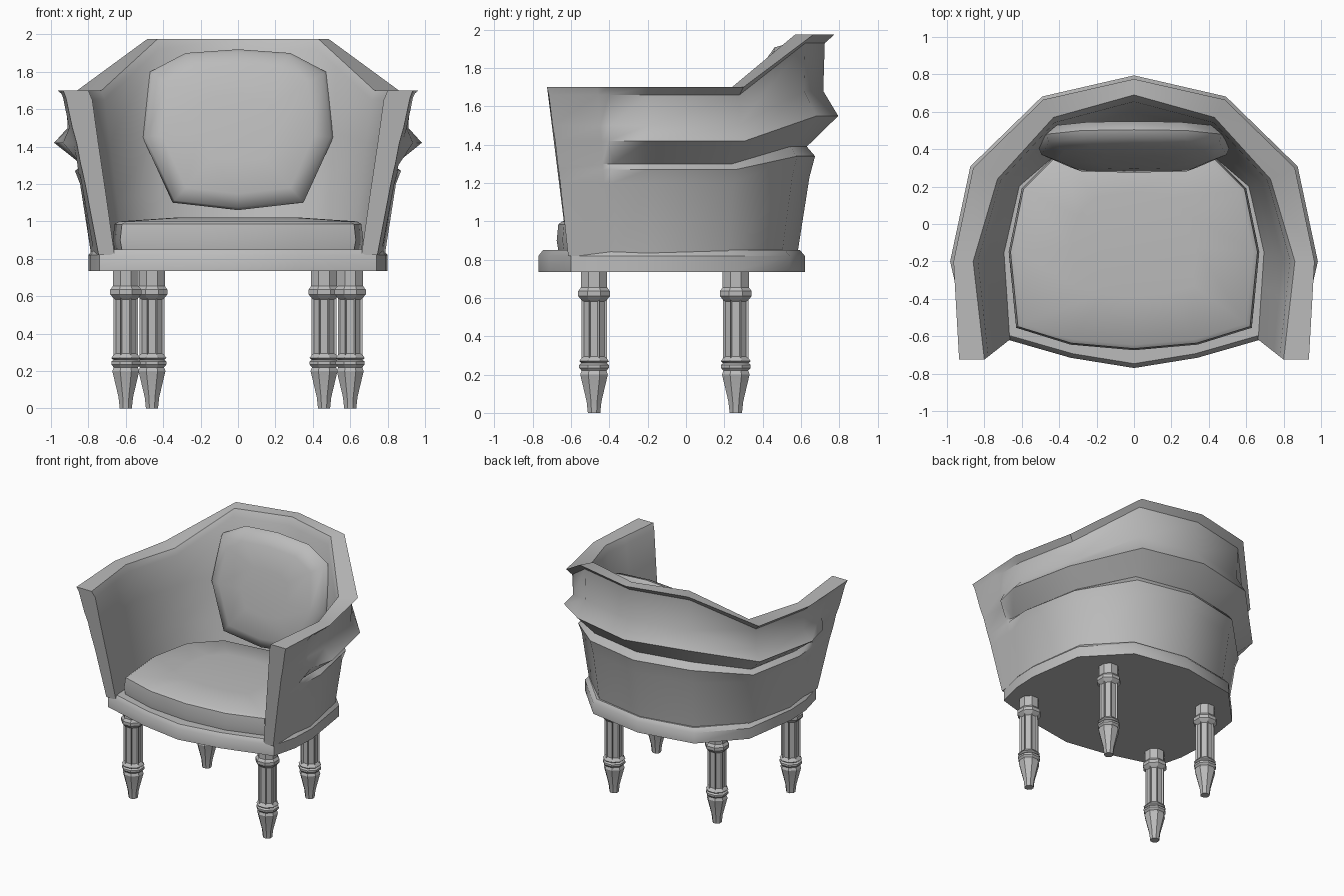
import bpy, bmesh
from math import cos, sin, pi, radians
from mathutils import Vector

if "Cube" in bpy.data.objects:
    bpy.data.objects.remove(bpy.data.objects["Cube"])

grey = bpy.data.materials.new("plain grey")
grey.use_nodes = True
grey.diffuse_color = (0.5, 0.5, 0.5, 1)
grey.node_tree.nodes["Principled BSDF"].inputs["Base Color"].default_value = (0.5, 0.5, 0.5, 1)


def loft(name, rings, angle=40, flutes=None):
    """Skin a list of closed rings, cap both ends, optionally sink the panels of one band."""
    bm = bmesh.new()
    rows = [[bm.verts.new(p) for p in ring] for ring in rings]
    n = len(rows[0])
    panels = []
    for k, (a, b) in enumerate(zip(rows, rows[1:])):
        for i in range(n):
            j = (i + 1) % n
            face = bm.faces.new((a[i], a[j], b[j], b[i]))
            if k == flutes:
                panels.append(face)
    bm.faces.new(rows[0][::-1])
    bm.faces.new(rows[-1])
    bmesh.ops.recalc_face_normals(bm, faces=bm.faces[:])
    if panels:
        bmesh.ops.inset_individual(bm, faces=panels, thickness=0.012, depth=-0.01)
    mesh = bpy.data.meshes.new(name)
    bm.to_mesh(mesh)
    bm.free()
    mesh.materials.append(grey)
    obj = bpy.data.objects.new(name, mesh)
    bpy.context.collection.objects.link(obj)
    bpy.ops.object.select_all(action='DESELECT')
    obj.select_set(True)
    bpy.context.view_layer.objects.active = obj
    bpy.ops.object.shade_smooth_by_angle(angle=radians(angle))
    return obj


def mirrored(half):
    """Close a half outline whose first and last points lie on the centre line."""
    return half + [(-x, y) for x, y in half[-2:0:-1]]


def mix(a, b, t):
    return a + (b - a) * t


# Shell: stations from arm front to back centre
# outer top, outer bottom, inner top, inner bottom, back weight, moulding strength
def station(ot, ob, it, ib, back, mould):
    return [Vector(p) for p in (ot, ob, it, ib)] + [back, mould]


front = station((.935, -.725), (.745, -.615), (.80, -.725), (.66, -.615), 0, 0)
side = station((.965, -.2), (.785, -.2), (.86, -.2), (.69, -.15), 0, 1)


def between(t, mould):
    return [mix(front[i], side[i], t) for i in range(4)] + [0, mould]


stations = [
    front, between(.5, 0), between(.6, .6), side,
    station((.86, .30), (.71, .22), (.73, .24), (.61, .2), 0, 1),
    station((.485, .665), (.42, .50), (.43, .57), (.40, .38), 1, 1),
    station((0, .775), (0, .58), (0, .69), (0, .45), 1, 1),
]
# plain spread, moulded spread, height at side, height at back
outer_levels = [
    (0, 0, .82, .82), (.38, .33, 1.20, 1.23), (.46, .48, 1.27, 1.34),
    (.5, .26, 1.30, 1.39), (.62, 1.1, 1.42, 1.55), (.74, .70, 1.50, 1.68),
    (.92, .74, 1.66, 1.93), (1, 1, 1.70, 1.975),
]
# spread, height at side, height at back
inner_levels = [(1, 1.70, 1.975), (.85, 1.65, 1.92), (.62, 1.42, 1.5),
                (.3, 1.12, 1.15), (0, .82, .82)]


def section(s):
    ot, ob, it, ib, back, mould = s
    pts = []
    for plain, shaped, z0, z1 in outer_levels:
        p = mix(ob, ot, mix(plain, shaped, mould))
        pts.append((p.x, p.y, mix(z0, z1, back)))
    for u, z0, z1 in inner_levels:
        p = mix(ib, it, u)
        pts.append((p.x, p.y, mix(z0, z1, back)))
    return pts


half = [section(s) for s in stations]
other = [[(-x, y, z) for x, y, z in ring] for ring in half[-2::-1]]
loft("shell", half + other)


# Flat outlines stacked by height, shrunk about the middle
def stack(outline, levels, cy=-.1):
    return [[(x * s, cy + (y - cy) * s, z) for x, y in outline] for s, z in levels]


base = mirrored([(0, -.77), (.34, -.715), (.74, -.60), (.79, -.4), (.80, -.2),
                 (.735, .24), (.45, .54), (0, .62)])
loft("base", stack(base, [(1, .735), (1, .82), (.965, .85)]))

# Seat cushion with a shallow crown
seat = mirrored([(0, -.675), (.34, -.645), (.63, -.555), (.67, -.15),
                 (.60, .19), (.40, .39), (0, .44)])
loft("seat_cushion", stack(seat, [(.98, .83), (1, .90), (.985, .985), (.95, 1.0), (.5, 1.02)]))

# Back cushion, leaning against the shell
pillow = mirrored([(0, 1.92), (.28, 1.90), (.47, 1.80), (.51, 1.45), (.35, 1.10), (0, 1.06)])
rings = []
for s, d in [(.55, .06), (.88, .045), (1, -.01), (.97, -.05), (.80, -.085), (.4, -.10)]:
    rings.append([(x * s, .43 + d + .2 * (z - 1.5) * s, 1.5 + (z - 1.5) * s) for x, z in pillow])
loft("back_cushion", rings, 60)

# Turned eight-sided legs
leg_profile = [(.035, 0), (.042, .06), (.078, .20), (.07, .22), (.084, .235), (.084, .25),
               (.072, .26), (.084, .27), (.072, .285), (.072, .59), (.09, .61),
               (.09, .635), (.074, .655), (.074, .74)]


def leg(name, cx, cy):
    rings = []
    for r, z in leg_profile:
        angles = [(i + .5) * pi / 4 for i in range(8)]
        rings.append([(cx + r * cos(a), cy + r * sin(a), z) for a in angles])
    loft(name, rings, 30, flutes=8)


for label, sx in (("left", 1), ("right", -1)):
    leg("front_leg_" + label, sx * .60, -.48)
    leg("back_leg_" + label, sx * .46, .26)
